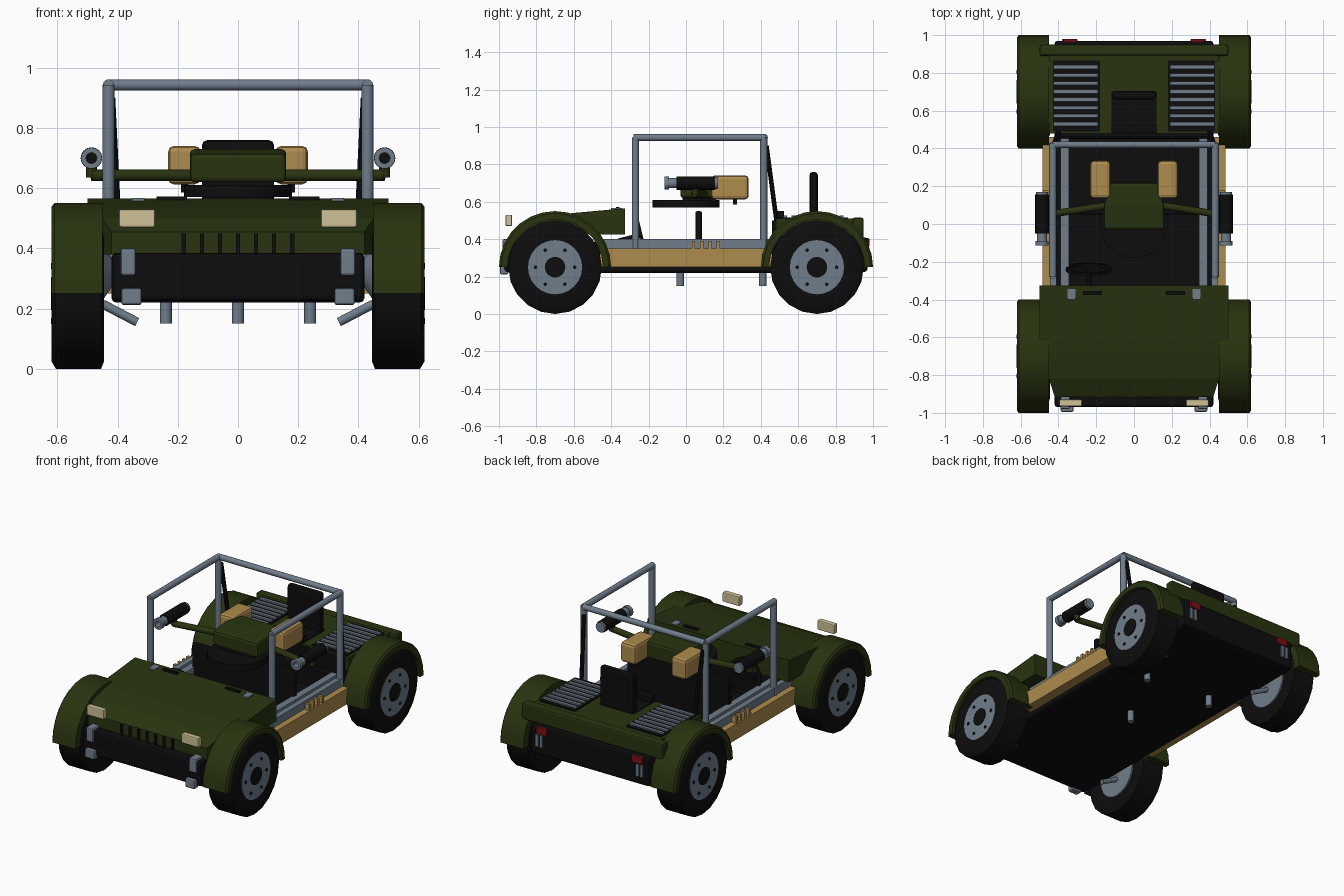
import bpy, bmesh
from math import pi, cos, sin
from mathutils import Vector, Matrix

cube = bpy.data.objects.get("Cube")
if cube:
    bpy.data.objects.remove(cube, do_unlink=True)


def material(name, rgb):
    m = bpy.data.materials.new(name)
    m.use_nodes = True
    col = (*rgb, 1)
    m.diffuse_color = col
    bsdf = m.node_tree.nodes["Principled BSDF"]
    bsdf.inputs["Base Color"].default_value = col
    bsdf.inputs["Roughness"].default_value = 0.7
    return m


GREEN = material("olive green", (0.021, 0.034, 0.005))
BLACK = material("black", (0.004, 0.004, 0.004))
GREY = material("blue grey", (0.16, 0.205, 0.26))
TAN = material("tan", (0.42, 0.26, 0.075))
CREAM = material("cream", (0.62, 0.54, 0.31))
RED = material("red", (0.2, 0.005, 0.008))


def finish(name, bm, mat, smooth=False, bevel=0):
    bmesh.ops.recalc_face_normals(bm, faces=bm.faces)
    me = bpy.data.meshes.new(name)
    bm.to_mesh(me)
    bm.free()
    ob = bpy.data.objects.new(name, me)
    bpy.context.collection.objects.link(ob)
    me.materials.append(mat)
    if bevel:
        mod = ob.modifiers.new("soft edges", "BEVEL")
        mod.width = bevel
        mod.segments = 2
    if smooth:
        bpy.ops.object.select_all(action="DESELECT")
        ob.select_set(True)
        bpy.context.view_layer.objects.active = ob
        bpy.ops.object.shade_smooth_by_angle(angle=pi / 5)
    return ob


def box(name, x, y, z, mat, bevel=0):
    """Box from (low, high) pairs on each axis."""
    bm = bmesh.new()
    size = Vector((x[1] - x[0], y[1] - y[0], z[1] - z[0]))
    mid = Vector((x[0] + x[1], y[0] + y[1], z[0] + z[1])) / 2
    bmesh.ops.create_cube(bm, size=1, matrix=Matrix.Translation(mid) @ Matrix.Diagonal((*size, 1)))
    return finish(name, bm, mat, bevel=bevel)


def side_box(name, s, x, y, z, mat, bevel=0):
    return box(name, sorted((s * x[0], s * x[1])), y, z, mat, bevel)


def rod(name, a, b, r, mat, n=12):
    a, b = Vector(a), Vector(b)
    rot = (b - a).to_track_quat("Z", "Y").to_matrix().to_4x4()
    bm = bmesh.new()
    bmesh.ops.create_cone(bm, cap_ends=True, segments=n, radius1=r, radius2=r, depth=(b - a).length,
                          matrix=Matrix.Translation((a + b) / 2) @ rot)
    return finish(name, bm, mat, smooth=True)


def spun(name, profile, centre, axis, mat, angle=2 * pi, steps=24):
    """Spin a closed profile of (radius, offset along axis) about an axis."""
    bm = bmesh.new()
    c, ax = Vector(centre), Vector(axis)
    out = Vector((0, -1, 0)) if abs(ax.x) > 0.5 else Vector((1, 0, 0))
    face = bm.faces.new([bm.verts.new(c + out * r + ax * h) for r, h in profile])
    full = angle > 6
    geom = list(face.edges) if full else [face]
    if full:
        bm.faces.remove(face)
        geom = list(bm.verts) + list(bm.edges)
    else:
        face_copy = face.copy()
    bmesh.ops.spin(bm, geom=geom, cent=c, axis=ax, angle=angle, steps=steps)
    bmesh.ops.remove_doubles(bm, verts=bm.verts, dist=0.0005)
    return finish(name, bm, mat, smooth=True)


def loft(name, rows, mat, bevel=0):
    """Body from rows of (y, half width, bottom z, top z)."""
    bm = bmesh.new()
    rings = [[bm.verts.new(p) for p in ((-w, y, lo), (w, y, lo), (w, y, hi), (-w, y, hi))]
             for y, w, lo, hi in rows]
    for a, b in zip(rings, rings[1:]):
        for i in range(4):
            j = (i + 1) % 4
            bm.faces.new((a[i], a[j], b[j], b[i]))
    bm.faces.new(rings[0])
    bm.faces.new(rings[-1])
    return finish(name, bm, mat, bevel=bevel)


# Lower tub, engine bay and rear compartment
box("floor_tub", (-0.42, 0.42), (-0.95, 0.95), (0.22, 0.27), BLACK, 0.015)
box("front_lower_body", (-0.42, 0.42), (-0.97, -0.36), (0.225, 0.385), BLACK, 0.015)
box("rear_lower_body", (-0.42, 0.42), (0.45, 0.97), (0.225, 0.41), BLACK, 0.015)
box("rear_compartment", (-0.42, 0.42), (0.46, 0.9), (0.4, 0.5), BLACK)

# Hood and grille
loft("hood", [(-0.325, 0.5, 0.425, 0.565), (-0.6, 0.5, 0.425, 0.54), (-0.68, 0.49, 0.4, 0.53),
              (-0.82, 0.45, 0.38, 0.5), (-0.915, 0.42, 0.38, 0.455)], GREEN)
for i in range(7):
    x = (i - 3) * 0.06
    box("grille_slot", (x - 0.007, x + 0.007), (-0.922, -0.91), (0.35, 0.45), BLACK)

# Rear deck with lip, louvres and upright box
box("rear_deck", (-0.45, 0.45), (0.48, 0.93), (0.42, 0.51), GREEN)
box("rear_deck_lip", (-0.5, 0.5), (0.89, 0.95), (0.41, 0.515), GREEN, 0.012)
box("deck_hatch", (-0.12, 0.12), (0.48, 0.7), (0.5, 0.516), BLACK)
box("deck_hinge", (-0.12, 0.12), (0.485, 0.525), (0.5, 0.55), BLACK)
box("upright_panel", (-0.12, 0.12), (0.66, 0.705), (0.5, 0.76), BLACK, 0.018)

# Turret in the middle of the cabin
spun("turret_ring", [(0, 0), (0.18, 0), (0.18, 0.04), (0, 0.04)], (0, 0, 0.57), (0, 0, 1), BLACK)
loft("turret_body", [(-0.03, 0.16, 0.62, 0.715), (0.1, 0.16, 0.62, 0.73), (0.22, 0.125, 0.62, 0.73)],
     GREEN, 0.015)
box("turret_neck", (-0.12, 0.12), (-0.02, 0.16), (0.6, 0.63), BLACK)
box("cabin_bulkhead", (-0.36, 0.36), (0.05, 0.085), (0.25, 0.55), BLACK, 0.01)

# Steering wheel and column on the right-hand seat
spun("steering_wheel", [(0.1, -0.008), (0.12, -0.008), (0.12, 0.008), (0.1, 0.008)],
     (-0.24, -0.24, 0.42), (0, 0.97, 0.24), BLACK)
rod("steering_column", (-0.24, -0.24, 0.42), (-0.24, -0.36, 0.39), 0.014, BLACK)
box("steering_spoke", (-0.35, -0.13), (-0.248, -0.234), (0.41, 0.43), BLACK)

# Roll cage crossbar
rod("cage_crossbar", (-0.43, 0.42, 0.943), (0.43, 0.42, 0.943), 0.018, GREY)

for s in (-1, 1):
    # Wheels and arches
    for y in (-0.7, 0.7):
        c = (0, y, 0.25)
        ax = (s, 0, 0)
        spun("tyre", [(0.14, 0.46), (0.225, 0.445), (0.25, 0.455), (0.25, 0.605), (0.225, 0.62), (0.14, 0.615)],
             c, ax, BLACK, steps=20)
        spun("wheel_disc", [(0, 0.45), (0.145, 0.45), (0.145, 0.618), (0, 0.618)], c, ax, GREY)
        spun("hub", [(0, 0.61), (0.055, 0.61), (0.055, 0.622), (0, 0.622)], c, ax, BLACK)
        spun("inner_hub", [(0, 0.42), (0.05, 0.42), (0.1, 0.455), (0, 0.455)], (0, y, 0.32), ax, GREY, steps=8)
        for k in range(6):
            a = k * pi / 3
            p = Vector((s * 0.61, y + 0.105 * cos(a), 0.25 + 0.105 * sin(a)))
            rod("wheel_bolt", p, p + Vector((s * 0.012, 0, 0)), 0.01, BLACK, 8)
        spun("wheel_arch", [(0.255, 0.45), (0.3, 0.45), (0.3, 0.61), (0.288, 0.62), (0.255, 0.62)],
             c, (1 if s > 0 else -1, 0, 0), GREEN, angle=-s * pi, steps=14)
        rod("suspension_arm", (s * 0.45, y, 0.215), (s * 0.335, y, 0.155), 0.015, GREY)

    # Sills with notched pegs
    side_box("side_sill", s, (0.42, 0.485), (-0.46, 0.46), (0.25, 0.35), TAN)
    for k in range(4):
        y = 0.04 + k * 0.044
        side_box("sill_peg", s, (0.45, 0.48), (y - 0.009, y + 0.009), (0.34, 0.39), TAN)

    # Cage tubes, floor rails and braces
    x = s * 0.43
    for y in (-0.27, 0.415):
        rod("cage_upright", (x, y, 0.35), (x, y, 0.943), 0.02, GREY)
    rod("cage_top_rail", (x, -0.28, 0.943), (x, 0.425, 0.943), 0.019, GREY)
    side_box("floor_rail", s, (0.345, 0.39), (-0.36, 0.5), (0.35, 0.4), GREY)
    side_box("door_rail", s, (0.41, 0.445), (-0.45, 0.43), (0.35, 0.4), GREY)
    rod("rear_brace", (s * 0.42, 0.43, 0.9), (s * 0.4, 0.485, 0.49), 0.013, BLACK, 8)

    # Guns with muzzles, support arms and ammunition boxes
    g = s * 0.487
    rod("gun_arm", (s * 0.13, 0.1, 0.643), (g, 0.045, 0.643), 0.019, GREEN)
    rod("gun_mount", (g, 0.05, 0.635), (g, 0.05, 0.69), 0.018, GREEN)
    rod("gun_body", (g, -0.05, 0.7), (g, 0.155, 0.7), 0.036, BLACK, 16)
    rod("gun_rear_cap", (g, 0.155, 0.7), (g, 0.17, 0.7), 0.032, GREY, 16)
    for label, r, y0, y1 in (("gun_barrel", 0.027, -0.095, -0.05), ("gun_muzzle", 0.035, -0.115, -0.09)):
        spun(label, [(0.018, y0), (r, y0), (r, y1), (0.018, y1)], (g, 0, 0.7), (0, 1, 0), GREY, steps=16)
    side_box("ammunition_box", s, (0.125, 0.232), (0.135, 0.335), (0.613, 0.74), TAN, 0.018)
    side_box("ammunition_latch", s, (0.165, 0.19), (0.25, 0.272), (0.585, 0.616), BLACK)

    # Headlights, tow brackets and hood fittings
    side_box("headlight", s, (0.275, 0.395), (-0.965, -0.93), (0.47, 0.53), CREAM, 0.006)
    side_box("front_upper_bracket", s, (0.34, 0.39), (-0.98, -0.91), (0.31, 0.4), GREY, 0.008)
    side_box("front_tow_block", s, (0.32, 0.388), (-0.995, -0.95), (0.212, 0.268), GREY, 0.008)
    side_box("hood_clip", s, (0.31, 0.352), (-0.4, -0.345), (0.55, 0.567), GREY)
    side_box("hood_handle", s, (0.17, 0.27), (-0.375, -0.355), (0.555, 0.572), BLACK)

    # Tail lights, rear brackets and deck louvres
    side_box("tail_light", s, (0.3, 0.375), (0.955, 0.98), (0.36, 0.405), RED, 0.004)
    for k in (0, 1):
        side_box("rear_bracket", s, (0.33 + k * 0.03, 0.35 + k * 0.03), (0.96, 0.98), (0.28, 0.355), GREY)
    side_box("louvre_panel", s, (0.18, 0.43), (0.49, 0.865), (0.505, 0.517), BLACK)
    for k in range(8):
        y = 0.53 + k * 0.043
        side_box("louvre_slat", s, (0.19, 0.425), (y - 0.01, y + 0.01), (0.515, 0.526), GREY)

# Pegs under the floor
for x, y in ((0, -0.03), (-0.24, 0.41), (0.24, 0.41)):
    rod("underside_peg", (x, y, 0.15), (x, y, 0.23), 0.02, GREY)
